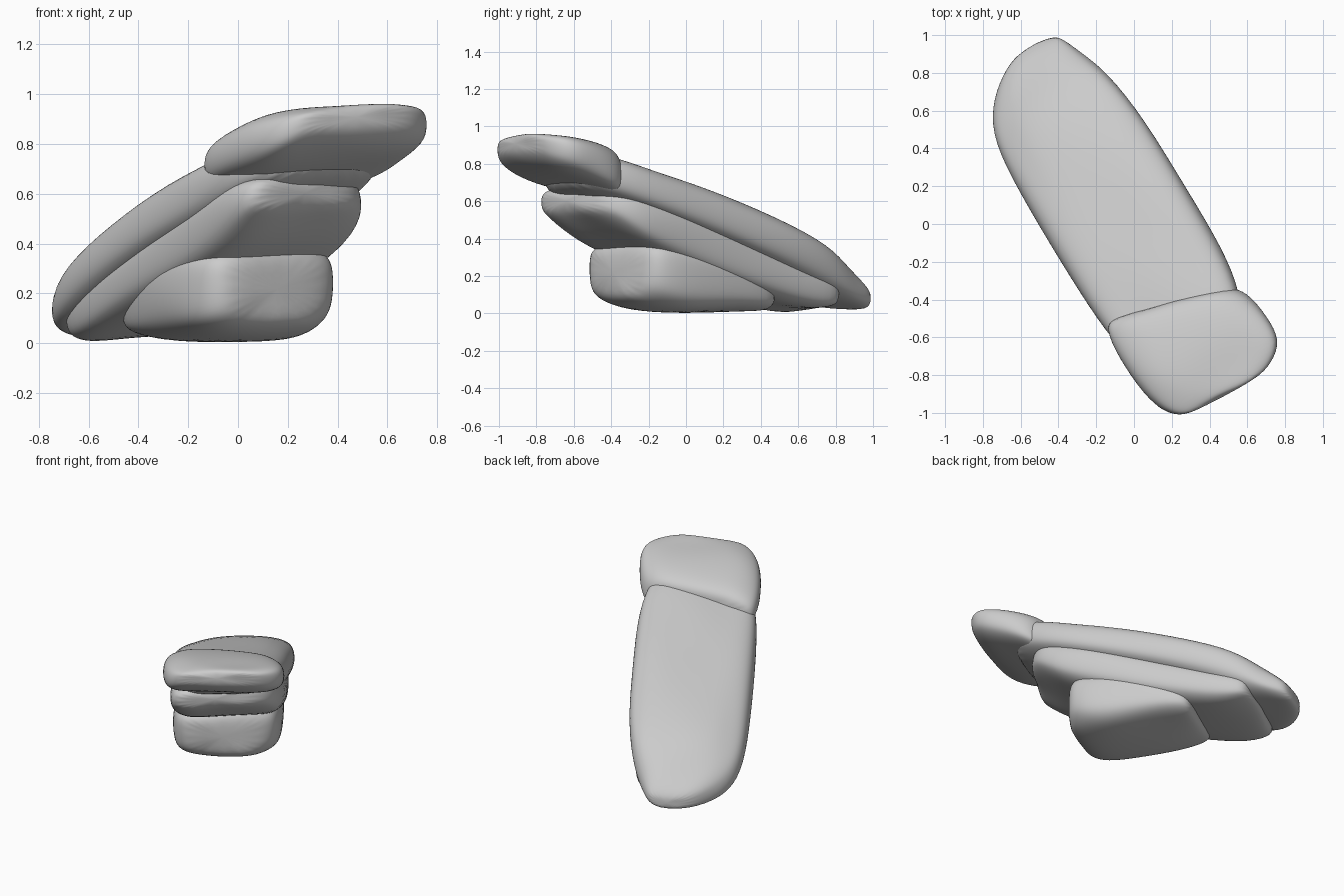
import bpy, math
from mathutils import Vector, noise

stone = bpy.data.materials.new("grey stone")
stone.diffuse_color = (0.6, 0.6, 0.6, 1)

A = math.radians(-60)               # heading of the stacked slabs, seen from above
SIDES = 20


def spow(v, p):
    return math.copysign(abs(v) ** p, v)


def slab(name, stations, power=0.6, bump=0.03, seed=0.0, tilt=0.0):
    """Loft rounded sections; each station is (along, left, right, bottom, top, skew)."""
    verts, faces = [], []
    for u, l, r, b, t, skew in stations:
        for i in range(SIDES):
            a = 2 * math.pi * i / SIDES
            n = (l + r) / 2 + (r - l) / 2 * spow(math.cos(a), power)
            z = (b + t) / 2 + (t - b) / 2 * spow(math.sin(a), power) + tilt * n
            v = u + skew * n
            p = Vector((v * math.cos(A) - n * math.sin(A),
                        v * math.sin(A) + n * math.cos(A), z))
            p += noise.noise_vector(p * 4 + Vector((seed, 0, 0))) * bump
            p.z = max(p.z, 0.0)
            verts.append(p)
    for k in range(len(stations) - 1):
        for i in range(SIDES):
            j = (i + 1) % SIDES
            faces.append((k * SIDES + i, k * SIDES + j,
                          (k + 1) * SIDES + j, (k + 1) * SIDES + i))
    last = (len(stations) - 1) * SIDES
    faces.append(tuple(reversed(range(SIDES))))
    faces.append(tuple(range(last, last + SIDES)))
    me = bpy.data.meshes.new(name)
    me.from_pydata(verts, [], [f[::-1] for f in faces])
    me.materials.append(stone)
    ob = bpy.data.objects.new(name, me)
    bpy.context.collection.objects.link(ob)
    for f in me.polygons:
        f.use_smooth = True
    sub = ob.modifiers.new("soften", "SUBSURF")
    sub.levels = sub.render_levels = 2
    return ob


# long sloping top slab
slab("top_slab", [
    (-1.09, -0.08, 0.12, 0.04, 0.11, 0),
    (-1.04, -0.19, 0.16, 0.02, 0.17, 0),
    (-0.92, -0.33, 0.22, 0.04, 0.26, 0),
    (-0.75, -0.43, 0.28, 0.08, 0.385, 0),
    (-0.46, -0.44, 0.33, 0.20, 0.525, 0),
    (0.00, -0.435, 0.34, 0.37, 0.67, 0),
    (0.35, -0.43, 0.34, 0.50, 0.775, 0),
    (0.60, -0.39, 0.32, 0.60, 0.845, 0),
    (0.78, -0.25, 0.20, 0.68, 0.85, 0)], power=0.65, seed=1, tilt=0.08)

# thick raised end on the high side of the top slab
slab("raised_end", [
    (0.46, -0.33, 0.24, 0.66, 0.79, 0.25),
    (0.48, -0.40, 0.31, 0.62, 0.85, 0.25),
    (0.59, -0.42, 0.35, 0.64, 0.90, 0.15),
    (0.76, -0.42, 0.37, 0.69, 0.945, 0),
    (0.92, -0.38, 0.37, 0.76, 0.955, 0),
    (1.00, -0.32, 0.27, 0.81, 0.955, 0),
    (1.03, -0.25, 0.17, 0.86, 0.94, 0)], seed=2, tilt=0.04)

# middle slab, shorter and tucked under the top one
slab("middle_slab", [
    (-0.85, -0.28, 0.18, 0.04, 0.12, 0),
    (-0.80, -0.35, 0.25, 0.01, 0.18, 0),
    (-0.60, -0.40, 0.28, 0.02, 0.27, 0),
    (-0.20, -0.41, 0.31, 0.12, 0.43, 0),
    (0.20, -0.41, 0.32, 0.26, 0.58, 0),
    (0.46, -0.40, 0.31, 0.38, 0.67, -0.1),
    (0.61, -0.37, 0.26, 0.50, 0.69, -0.17),
    (0.67, -0.30, 0.14, 0.55, 0.66, -0.17)], seed=5, tilt=0.04)

# blocky foot under the slabs
slab("base_block", [
    (-0.44, -0.25, 0.17, 0.04, 0.16, 0),
    (-0.40, -0.33, 0.25, 0.01, 0.25, 0),
    (-0.20, -0.39, 0.29, 0.00, 0.36, 0),
    (0.10, -0.40, 0.30, 0.00, 0.40, 0),
    (0.28, -0.39, 0.28, 0.02, 0.40, -0.05),
    (0.37, -0.35, 0.24, 0.06, 0.37, -0.12),
    (0.41, -0.26, 0.15, 0.11, 0.31, -0.12)], power=0.6, seed=9)
